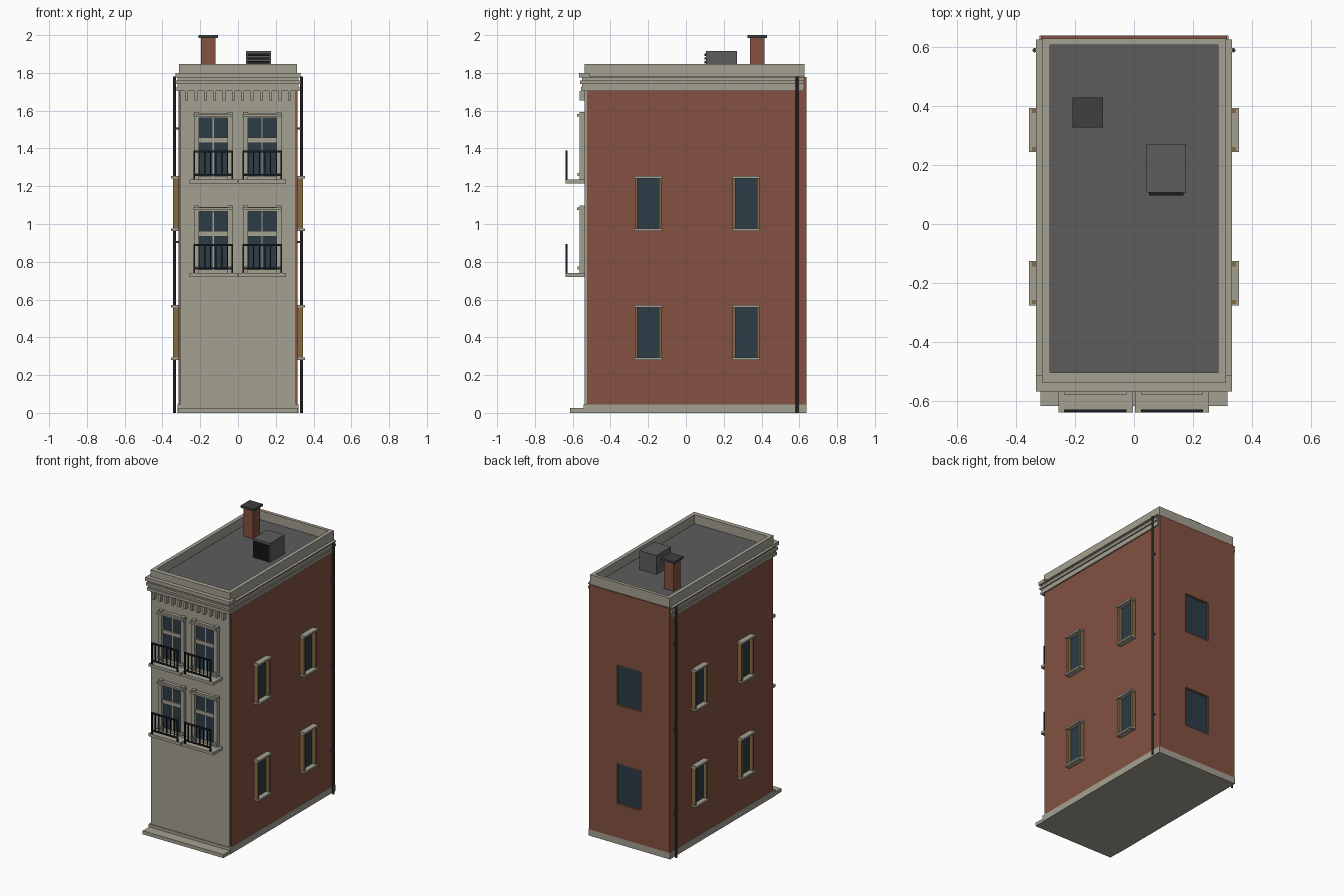
import bpy, bmesh
from mathutils import Vector

cube = bpy.data.objects.get("Cube")
if cube:
    bpy.data.objects.remove(cube, do_unlink=True)


def material(name, r, g, b):
    m = bpy.data.materials.new(name)
    m.use_nodes = True
    m.diffuse_color = (r, g, b, 1)
    node = m.node_tree.nodes["Principled BSDF"]
    node.inputs["Base Color"].default_value = (r, g, b, 1)
    node.inputs["Roughness"].default_value = 0.8
    return m


STONE = material("pale stone", 0.37, 0.35, 0.285)
BRICK = material("red brick", 0.23, 0.083, 0.053)
GLASS = material("dark glass", 0.026, 0.045, 0.06)
WOOD = material("tan wood", 0.23, 0.145, 0.06)
ROOF = material("roof grey", 0.107, 0.107, 0.107)
METAL = material("pipe grey", 0.05, 0.05, 0.053)
IRON = material("black iron", 0.009, 0.012, 0.015)


def boxes(name, mat, *extents):
    """One object made of boxes, each given as (x0, x1, y0, y1, z0, z1)."""
    bm = bmesh.new()
    for x0, x1, y0, y1, z0, z1 in extents:
        low, high = Vector((x0, y0, z0)), Vector((x1, y1, z1))
        for v in bmesh.ops.create_cube(bm, size=1)["verts"]:
            v.co = (low + high) / 2 + v.co * (high - low)
    mesh = bpy.data.meshes.new(name)
    bm.to_mesh(mesh)
    bm.free()
    mesh.materials.append(mat)
    ob = bpy.data.objects.new(name, mesh)
    bpy.context.collection.objects.link(ob)
    return ob


def frame(x0, x1, z0, z1, w, y0, y1):
    """Four bars around an opening that faces front or back."""
    return [(x0, x0 + w, y0, y1, z0, z1), (x1 - w, x1, y0, y1, z0, z1),
            (x0 + w, x1 - w, y0, y1, z0, z0 + w),
            (x0 + w, x1 - w, y0, y1, z1 - w, z1)]


W = 0.315            # half width of the brick body
FRONT = -0.537       # facade plane
BACK = 0.637         # back plane

# Body, facade and plinth
boxes("brick_body", BRICK, (-W, W, -0.525, 0.622, 0.03, 1.71))
boxes("stone_facade", STONE, (-0.308, 0.308, FRONT, -0.52, 0.03, 1.78))
boxes("plinth", STONE, (-0.32, 0.32, -0.543, BACK, 0, 0.045),
      (-0.317, 0.317, -0.615, -0.53, 0, 0.025))

# Back wall skin with two window openings
back_rows = [(0.285, 0.57), (0.985, 1.27)]
bx0, bx1 = -0.095, 0.1
skin = [(-W, bx0, 0.62, BACK, 0.045, 1.778), (bx1, W, 0.62, BACK, 0.045, 1.778)]
edges = [0.045] + [z for row in back_rows for z in row] + [1.778]
for z0, z1 in zip(edges[::2], edges[1::2]):
    skin.append((bx0, bx1, 0.62, BACK, z0, z1))
boxes("back_wall", BRICK, *skin)
for i, (z0, z1) in enumerate(back_rows):
    boxes(f"back_window_glass_{i}", GLASS, (bx0, bx1, 0.618, 0.626, z0, z1))
    boxes(f"back_window_frame_{i}", WOOD,
          *frame(bx0, bx1, z0, z1, 0.004, 0.62, 0.633))

# Cornice bands wrapping the front and sides
boxes("cornice_core", STONE, (-0.32, 0.32, -0.55, 0.622, 1.705, 1.78))
for i, (z0, z1, out) in enumerate([(1.705, 1.725, 0), (1.742, 1.76, 0.005),
                                   (1.775, 1.8, 0.01)]):
    if i < 2:
        boxes(f"cornice_band_{i}", STONE,
              (-0.325 - out, 0.325 + out, -0.557 - out, 0.624, z0, z1))
    else:
        boxes("cornice_top", STONE,
              (-0.332, 0.332, -0.567, -0.51, z0, z1),
              (-0.332, -0.29, -0.51, 0.624, z0, 1.782),
              (0.29, 0.332, -0.51, 0.624, z0, 1.782))

# Dentils under the cornice
boxes("dentils", STONE, *[(x - 0.008, x + 0.008, -0.563, FRONT, 1.655, 1.705)
                          for x in [(i - 5.5) * 0.0495 for i in range(12)]])

# Parapet and roof deck
boxes("parapet", STONE,
      (-0.312, -0.285, FRONT, 0.628, 1.77, 1.847),
      (0.285, 0.312, FRONT, 0.628, 1.77, 1.847),
      (-0.285, 0.285, FRONT, -0.503, 1.77, 1.847),
      (-0.285, 0.285, 0.605, 0.628, 1.77, 1.847))
boxes("roof_deck", ROOF, (-0.286, 0.286, -0.505, 0.606, 1.7, 1.783))

# Chimney with cap
boxes("chimney", BRICK, (-0.195, -0.118, 0.338, 0.416, 1.775, 1.985))
boxes("chimney_cap", METAL, (-0.208, -0.105, 0.326, 0.428, 1.985, 2.0))

# Rooftop air unit with louvres
boxes("air_unit", ROOF, (0.042, 0.176, 0.107, 0.27, 1.775, 1.917))
boxes("air_unit_louvres", IRON,
      *[(0.05, 0.168, 0.097, 0.11, z, z + 0.012)
        for z in [1.79 + i * 0.02 for i in range(6)]])

# Downpipes beside the back corners
for side, s in (("left", 1), ("right", -1)):
    bpy.ops.mesh.primitive_cylinder_add(vertices=10, radius=0.0075, depth=1.78,
                                        location=(s * 0.336, 0.588, 0.89))
    pipe = bpy.context.object
    pipe.name = side + "_downpipe"
    pipe.data.materials.append(METAL)
    bpy.ops.object.shade_smooth_by_angle()
    boxes(side + "_pipe_brackets", METAL,
          *[(min(s * 0.31, s * 0.336), max(s * 0.31, s * 0.336), 0.584, 0.592, z, z + 0.01)
            for z in (0.3, 0.9, 1.5)])

# Side windows: deep wooden box frame, stone lintel and sill
for side, s in (("left", 1), ("right", -1)):
    for y0 in (-0.275, 0.243):
        for z0 in (0.28, 0.963):
            y1, z1 = y0 + 0.15, z0 + 0.29

            def out(a, b, *rest):
                return (min(s * a, s * b), max(s * a, s * b), *rest)

            label = f"{side}_window"
            boxes(label + "_frame", WOOD,
                  out(0.31, 0.345, y0 + 0.004, y0 + 0.018, z0, z1),
                  out(0.31, 0.345, y1 - 0.018, y1 - 0.004, z0, z1))
            boxes(label + "_lintel_and_sill", STONE,
                  out(0.31, 0.355, y0, y1, z1 - 0.013, z1),
                  out(0.31, 0.355, y0, y1, z0, z0 + 0.013))
            boxes(label + "_glass", GLASS,
                  out(0.312, 0.319, y0 + 0.015, y1 - 0.015, z0 + 0.01, z1 - 0.01))

# Front windows, each with balcony slab and iron railing
for cx in (-0.131, 0.128):
    for z in (0.74, 1.235):
        x0, x1 = cx - 0.105, cx + 0.105
        gx0, gx1 = cx - 0.075, cx + 0.075
        boxes("front_window_glass", GLASS,
              (gx0, gx1, -0.543, FRONT, z + 0.015, z + 0.325))
        surround = [(gx0, gx1, -0.56, FRONT, z + 0.325, z + 0.35),
                    (x0, x1, -0.577, FRONT, z + 0.334, z + 0.347),
                    (gx0, gx1, -0.552, FRONT, z + 0.195, z + 0.222),
                    (gx0, gx1, -0.552, FRONT, z, z + 0.02),
                    (cx - 0.003, cx + 0.003, -0.546, FRONT, z, z + 0.33)]
        for a, b in ((x0 + 0.004, gx0), (gx1, x1 - 0.004)):
            surround += [(a, b, -0.563, FRONT, z, z + 0.357),
                         (a, b, -0.575, FRONT, z + 0.018, z + 0.035)]
        boxes("front_window_surround", STONE, *surround)
        slab_x = (-0.256, -0.003) if cx < 0 else (0.003, 0.253)
        boxes("balcony_slab", STONE, (*slab_x, -0.637, FRONT, z - 0.02, z))
        rail = [(x0, x1, -0.637, -0.628, z + 0.143, z + 0.154),
                (x0, x1, -0.637, -0.628, z + 0.021, z + 0.031),
                (x0, x0 + 0.009, -0.637, -0.628, z, z + 0.154),
                (x1 - 0.009, x1, -0.637, -0.628, z, z + 0.154)]
        rail += [(x - 0.003, x + 0.003, -0.635, -0.63, z + 0.025, z + 0.15)
                 for x in [x0 + 0.21 * i / 7 for i in range(1, 7)]]
        boxes("balcony_railing", IRON, *rail)
